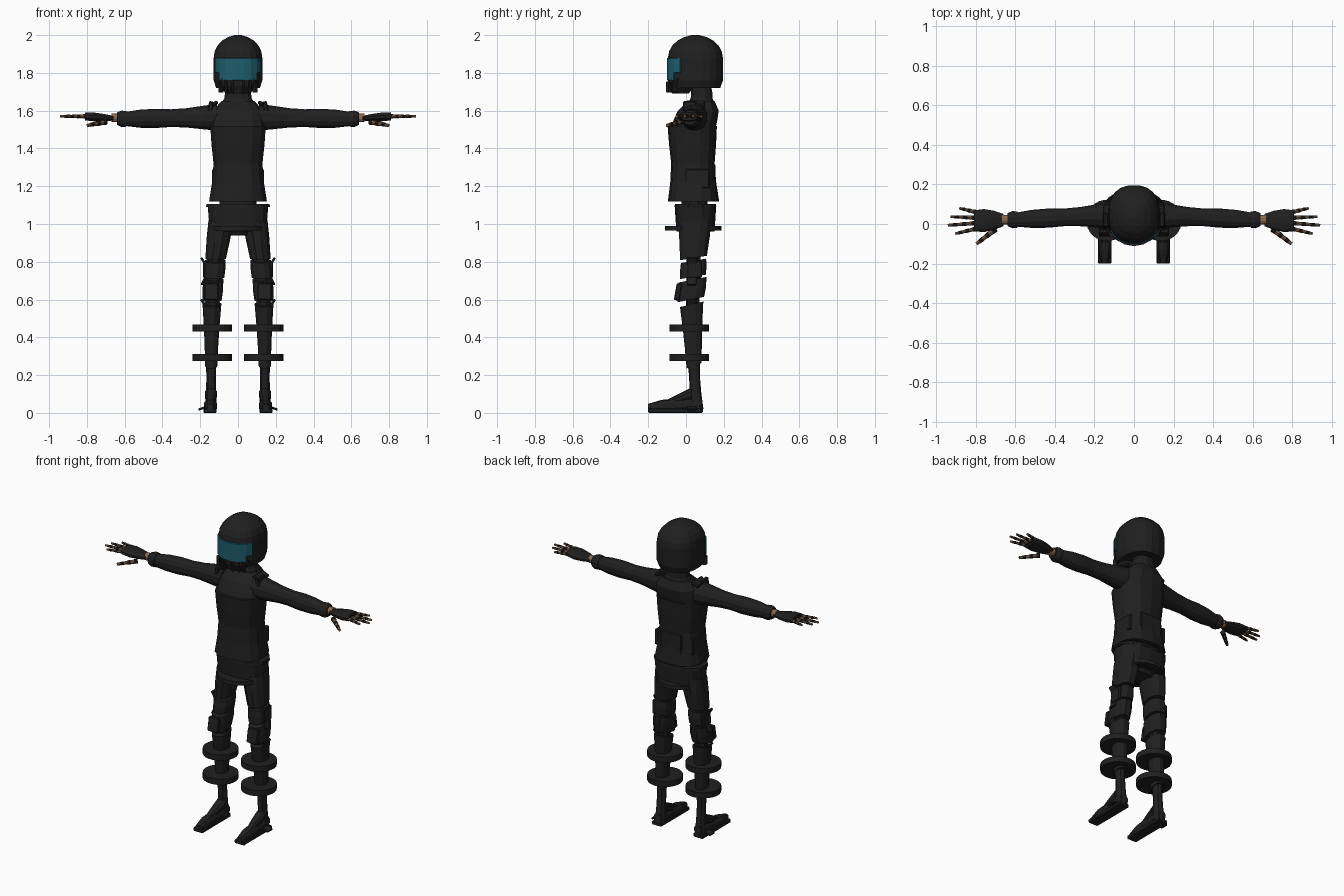
import bpy
import bmesh
from math import sin, cos, pi, radians, copysign
from mathutils import Matrix, Vector

cube = bpy.data.objects.get("Cube")
if cube:
    bpy.data.objects.remove(cube, do_unlink=True)


def material(name, colour):
    mat = bpy.data.materials.new(name)
    mat.use_nodes = True
    mat.diffuse_color = (*colour, 1)
    shader = mat.node_tree.nodes["Principled BSDF"]
    shader.inputs["Base Color"].default_value = (*colour, 1)
    shader.inputs["Roughness"].default_value = 0.8
    return mat


BLACK = material("black cloth", (0.014, 0.014, 0.014))
TEAL = material("teal visor", (0.013, 0.11, 0.155))
SKIN = material("brown skin", (0.26, 0.14, 0.075))


def finish(bm, name, materials, mirror=False):
    """Turn a bmesh into a named object, mirrored across x if asked."""
    bmesh.ops.recalc_face_normals(bm, faces=bm.faces)
    mesh = bpy.data.meshes.new(name)
    bm.to_mesh(mesh)
    bm.free()
    for mat in materials:
        mesh.materials.append(mat)
    obj = bpy.data.objects.new(name, mesh)
    bpy.context.collection.objects.link(obj)
    if mirror:
        obj.modifiers.new("Mirror", "MIRROR").use_mirror_merge = False


def skin_rings(rings, axis="Z", depth=1, sides=12, power=2.3, slant=0):
    """Join rounded-square rings, each given as a centre and a radius."""
    bm = bmesh.new()
    loops = []
    for centre, radius in rings:
        loop = []
        for i in range(sides):
            angle = 2 * pi * (i + 0.5) / sides
            u, v = (copysign(abs(wave(angle)) ** (2 / power), wave(angle)) for wave in (cos, sin))
            across, along, shift = radius * u, radius * depth * v, slant * v
            offset = {
                "X": (shift, across, along),
                "Y": (across, shift, along),
                "Z": (across, along, shift),
            }[axis]
            loop.append(bm.verts.new(Vector(centre) + Vector(offset)))
        loops.append(loop)
    for low, high in zip(loops, loops[1:]):
        for i in range(sides):
            following = (i + 1) % sides
            bm.faces.new((low[i], low[following], high[following], high[i]))
    bm.faces.new(loops[0])
    bm.faces.new(loops[-1])
    return bm


def tube(name, start, end, radii, mat=BLACK, mirror=False, **shape):
    """Evenly spaced rings from start to end, facing the longest direction."""
    start, end = Vector(start), Vector(end)
    lengths = [abs(component) for component in end - start]
    axis = "XYZ"[lengths.index(max(lengths))]
    last = len(radii) - 1
    rings = [(start.lerp(end, i / last), radius) for i, radius in enumerate(radii)]
    finish(skin_rings(rings, axis, **shape), name, [mat], mirror)


def limb(name, start, end, radii, **options):
    tube(name, start, end, radii, mirror=True, **options)


def box(name, centre, size, turn=0, axis="Y", mirror=True, bevel=0.005):
    bm = bmesh.new()
    place = Matrix.Translation(centre) @ Matrix.Rotation(radians(turn), 4, axis)
    bmesh.ops.create_cube(bm, size=1, matrix=place @ Matrix.Diagonal((*size, 1)))
    bmesh.ops.bevel(bm, geom=bm.edges[:], offset=bevel, segments=1, affect="EDGES")
    finish(bm, name, [BLACK], mirror)


def finger(name, start, end, radius):
    """Joints alternating between glove bands and bare skin."""
    start, end = Vector(start), Vector(end)
    turn = (end - start).to_track_quat("Z", "Y").to_matrix().to_4x4()
    bm = bmesh.new()
    joints = 6
    step = (end - start).length / joints
    for i in range(joints):
        bare = i % 2
        size = radius * (1 - i / 15) * (0.9 if bare else 1)
        place = Matrix.Translation(start.lerp(end, (i + 0.5) / joints)) @ turn
        made = bmesh.ops.create_cone(
            bm, cap_ends=True, segments=8, radius1=size, radius2=size * 0.9,
            depth=step, matrix=place)
        for face in {face for vert in made["verts"] for face in vert.link_faces}:
            face.material_index = bare
    finish(bm, name, [BLACK, SKIN], mirror=True)


# Helmet: straight sides below a rounded dome
HELMET_RADIUS, DOME_BASE, DOME_HEIGHT, ROW = 0.13, 1.88, 0.12, 0.04
profile = [(DOME_BASE - ROW * i, HELMET_RADIUS) for i in (3, 2, 1, 0)]
profile.insert(0, (DOME_BASE - ROW * 4, HELMET_RADIUS * 0.9))
for i in range(1, 6):
    angle = i * pi / 11
    profile.append((DOME_BASE + DOME_HEIGHT * sin(angle), HELMET_RADIUS * cos(angle)))
profile[-1] = (DOME_BASE + DOME_HEIGHT, profile[-1][1])
bm = skin_rings([((0, 0.05, z), radius) for z, radius in profile],
                depth=1.13, sides=20, power=2.4)

# Visor: raised front faces, narrower along the lowest row
visor = []
for face in bm.faces:
    middle = face.calc_center_median()
    edge = -0.01 if middle.z > DOME_BASE - ROW * 2 else -0.06
    if DOME_BASE - ROW * 3 < middle.z < DOME_BASE and middle.y < edge:
        face.material_index = 1
        visor.append(face)
bmesh.ops.recalc_face_normals(bm, faces=bm.faces)
bmesh.ops.inset_region(bm, faces=visor, thickness=0.003, depth=0.006)
finish(bm, "helmet", [BLACK, TEAL])

# Jaw guard with vent bars, neck and collar
tube("jaw_guard", (0, -0.03, 1.69), (0, -0.02, 1.77), (0.065, 0.1, 0.115), depth=0.7)
for i in range(3):
    box("vent_bar", (0.03 * (i + 1), 0.014 * i - 0.09, 1.725), (0.014, 0.03, 0.06),
        turn=20 * i, axis="Z", bevel=0.003)
tube("neck", (0, 0.085, 1.62), (0, 0.08, 1.75), (0.07, 0.06), depth=0.9)
tube("collar", (0, 0.08, 1.63), (0, 0.085, 1.7), (0.095, 0.075, 0.07), depth=0.8)

# Jacket with pockets, back panel and shoulder pieces
tube("jacket", (0, 0.04, 1.12), (0, 0.033, 1.52), (0.156, 0.14, 0.132, 0.143, 0.15),
     depth=0.87, sides=14, power=2.6)
tube("jacket_shoulders", (0, 0.035, 1.5), (0, 0.08, 1.65), (0.15, 0.145, 0.135, 0.09),
     depth=0.8, sides=14, power=2.6)
box("hip_pocket", (0.125, 0.06, 1.24), (0.026, 0.13, 0.1))
box("back_panel", (0, 0.15, 1.25), (0.15, 0.014, 0.13), mirror=False)
box("shoulder_strap", (0.13, 0.05, 1.635), (0.05, 0.1, 0.02), turn=25)
box("shoulder_tab", (0.148, 0.02, 1.6), (0.024, 0.07, 0.1), turn=-8)

# Sleeves, cuffs, wrists and gloves
limb("sleeve", (0.11, 0.045, 1.565), (0.6, 0.022, 1.556),
     (0.07, 0.06, 0.05, 0.046, 0.05, 0.047, 0.036), depth=1.05)
limb("cuff", (0.59, 0.022, 1.556), (0.64, 0.022, 1.558), (0.042, 0.045, 0.034))
limb("wrist", (0.62, 0.022, 1.562), (0.67, 0.022, 1.562), (0.024, 0.024), mat=SKIN)
limb("glove", (0.66, 0.02, 1.56), (0.81, 0.016, 1.57), (0.032, 0.05, 0.06, 0.055),
     depth=0.4)

# Fingers fan out from the glove
reaches = {"little": 0.885, "ring": 0.93, "middle": 0.943, "index": 0.905}
for i, (name, reach) in enumerate(reaches.items()):
    finger(name + "_finger", (0.8, 0.06 - 0.028 * i, 1.57),
           (reach, 0.08 - 0.043 * i, 1.57), 0.012)
finger("thumb", (0.7, -0.025, 1.54), (0.797, -0.1, 1.522), 0.016)

# Hips with a flared waist and strap plate
tube("hips", (0, 0.05, 0.96), (0, 0.05, 1.1), (0.15, 0.158, 0.164),
     depth=0.67, sides=14, power=2.6)
tube("waist_rim", (0, 0.05, 1.09), (0, 0.05, 1.105), (0.175, 0.172), depth=0.65)
tube("waist_lining", (0, 0.045, 1.08), (0, 0.045, 1.14), (0.1, 0.1), depth=0.7)
tube("crotch", (0, 0.05, 0.94), (0, 0.05, 0.98), (0.08, 0.12), depth=0.8)
tube("hip_strap", (0, 0.038, 0.965), (0, 0.038, 0.99), (0.143, 0.143),
     depth=1.05, sides=18, power=2)

# Trouser legs, split by slanted tears
limb("thigh", (0.118, 0.04, 0.82), (0.09, 0.05, 1.02), (0.056, 0.064, 0.068),
     depth=1.3, slant=0.012)
limb("lower_thigh", (0.127, 0.037, 0.72), (0.12, 0.04, 0.805), (0.056, 0.058, 0.055),
     depth=1.25, slant=0.012)
limb("knee_cloth", (0.137, 0.025, 0.6), (0.13, 0.035, 0.705), (0.052, 0.056, 0.054),
     depth=1.4, slant=0.015)
limb("inner_leg", (0.137, 0.035, 0.52), (0.118, 0.04, 0.84), (0.037, 0.04), sides=8)
limb("calf", (0.142, 0.043, 0.25), (0.138, 0.03, 0.575), (0.033, 0.037, 0.043, 0.051),
     depth=1.25, slant=0.015)
box("knee_pad", (0.14, -0.042, 0.64), (0.075, 0.03, 0.09), turn=-10, axis="X")
box("thigh_pocket", (0.172, 0.045, 0.76), (0.024, 0.08, 0.09))
for height, lean in ((0.8, 30), (0.7, -25), (0.58, 35)):
    box("torn_cloth", (0.182, 0.03, height), (0.012, 0.05, 0.05), turn=lean, bevel=0.002)

# Discs around the calves
for name, height in (("upper_disc", 0.45), ("lower_disc", 0.293)):
    limb(name, (0.137, 0.018, height - 0.018), (0.137, 0.018, height + 0.018),
         (0.105, 0.105), sides=24, power=2)

# Ankles and shoes
limb("ankle", (0.143, 0.055, 0.02), (0.142, 0.04, 0.28), (0.034, 0.028, 0.026, 0.03),
     depth=1.1, sides=10)
limb("shoe", (0.148, -0.2, 0.03), (0.144, 0.085, 0.05), (0.018, 0.034, 0.035, 0.032, 0.028),
     sides=10)
limb("instep", (0.147, -0.1, 0.05), (0.143, 0.03, 0.1), (0.02, 0.028, 0.034), sides=10)
box("sole", (0.148, -0.055, 0.012), (0.07, 0.29, 0.024))
box("shoe_flap", (0.186, 0.03, 0.025), (0.05, 0.05, 0.012), turn=18, bevel=0.003)
